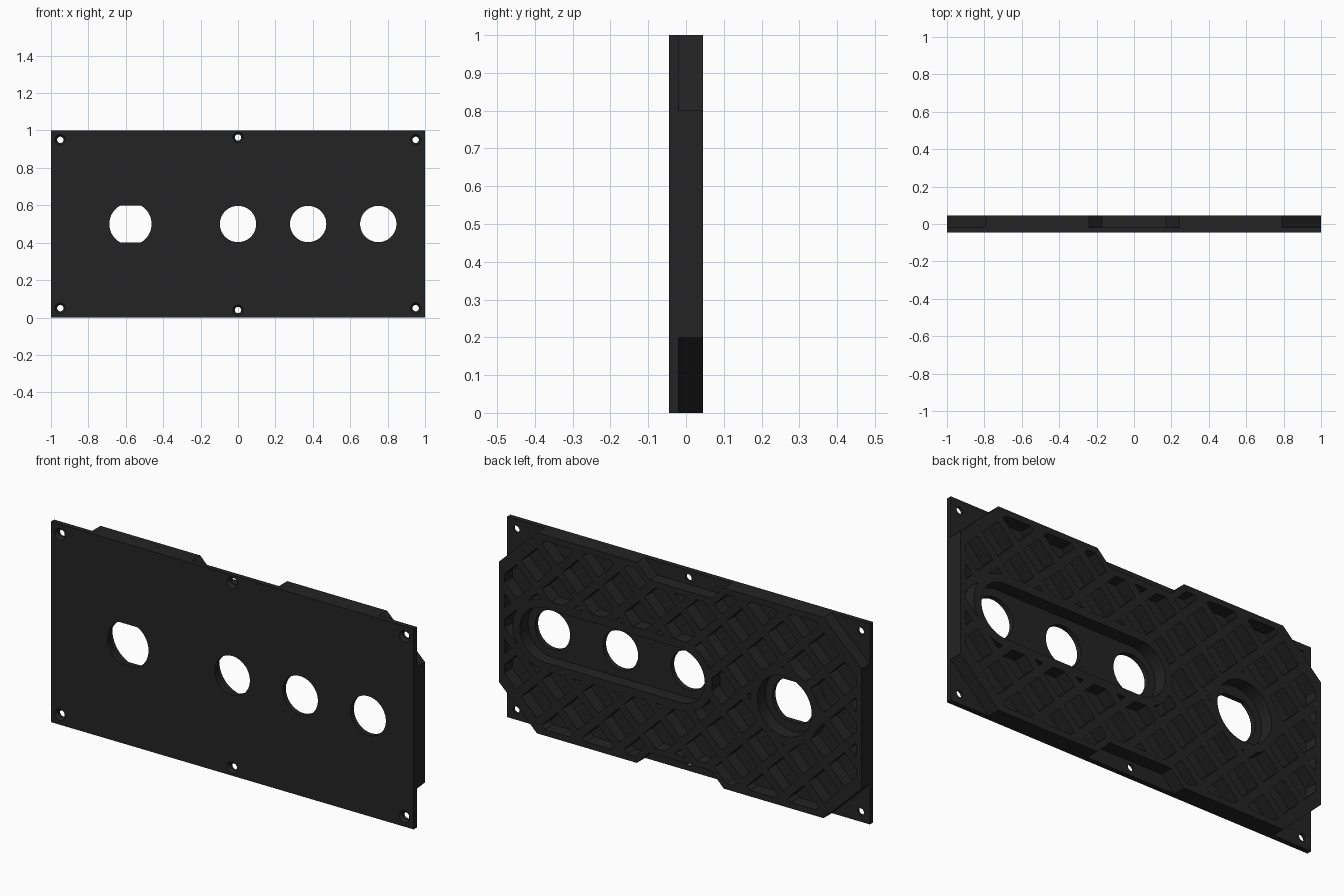
import bpy, bmesh, math

if "Cube" in bpy.data.objects:
    bpy.data.objects.remove(bpy.data.objects["Cube"])

FLOOR = -0.02            # back face of the thin front sheet
BACK, FRONT = 0.045, -0.045


def prisms(name, polys, y0, y1, scale=1.0):
    """Extrude (x, z) outlines from y0 to y1; scale resizes the y1 end about its centre."""
    bm = bmesh.new()
    for pts in polys:
        cx = sum(p[0] for p in pts) / len(pts)
        cz = sum(p[1] for p in pts) / len(pts)
        a = [bm.verts.new((x, y0, z)) for x, z in pts]
        b = [bm.verts.new((cx + (x - cx) * scale, y1, cz + (z - cz) * scale)) for x, z in pts]
        bm.faces.new(a)
        bm.faces.new(b[::-1])
        for i in range(len(pts)):
            j = (i + 1) % len(pts)
            bm.faces.new((a[j], a[i], b[i], b[j]))
    bmesh.ops.recalc_face_normals(bm, faces=bm.faces)
    me = bpy.data.meshes.new(name)
    bm.to_mesh(me)
    bm.free()
    ob = bpy.data.objects.new(name, me)
    bpy.context.collection.objects.link(ob)
    return ob


def boolean(ob, cutter, op='DIFFERENCE'):
    """Apply a boolean, then discard the cutter."""
    mod = ob.modifiers.new("cut", 'BOOLEAN')
    mod.operation, mod.solver, mod.object = op, 'EXACT', cutter
    bpy.context.view_layer.update()
    me = bpy.data.meshes.new_from_object(ob.evaluated_get(bpy.context.evaluated_depsgraph_get()))
    ob.modifiers.clear()
    ob.data = me
    bpy.data.objects.remove(cutter)


def slot(x0, x1, r, n=48):
    """Rounded slot outline at mid height (a circle when x0 == x1)."""
    pts = []
    for cx, start in ((x1, -math.pi / 2), (x0, math.pi / 2)):
        for i in range(n // 2 + (x0 != x1)):
            t = start + 2 * math.pi * i / n
            pts.append((cx + r * math.cos(t), 0.5 + r * math.sin(t)))
    return pts


def circle(x, z, r, n=32):
    return [(x + r * math.cos(2 * math.pi * i / n), z + r * math.sin(2 * math.pi * i / n))
            for i in range(n)]


def outline(t):
    """Thick pad outline inset by t: cut corners, screw notches top and bottom."""
    k = t * math.tan(math.pi / 8)
    q = [(0.17 + k, 0.93 - t), (0.24 + k, 1 - t), (0.79 - k, 1 - t), (1 - t, 0.8 - k)]
    right = q + [(x, 1 - z) for x, z in q[::-1]]
    return right + [(-x, z) for x, z in right[::-1]]


# Main slab
panel = prisms("panel", [[(-1, 0), (1, 0), (1, 1), (-1, 1)]], FRONT, BACK)

# Corner and mid-edge reliefs around the screws
reliefs = []
for flip in (False, True):
    fz = (lambda z: 1 - z) if flip else (lambda z: z)
    for s in (-1, 1):
        reliefs.append([(s * 0.685, fz(1.1)), (s * 1.105, fz(0.7)), (s * 1.105, fz(1.1))])
    reliefs.append([(-0.27, fz(1.03)), (-0.17, fz(0.93)), (0.17, fz(0.93)), (0.27, fz(1.03))])
boolean(panel, prisms("relief_cutter", reliefs, FLOOR, 0.1))

# Diagonal rib lattice: diamond pockets kept inside the rim and off the bosses
PITCH, RIB = 0.16, 0.04
diag = PITCH * math.sqrt(2)
h = (PITCH - RIB) / math.sqrt(2)
cells = []
for i in range(-11, 12):
    for j in range(-11, 12):
        x, z = (i + j) * diag / 2, 0.5 + (i - j) * diag / 2
        if abs(x) < 1.1 and -0.1 < z < 1.1:
            cells.append([(x + h, z), (x, z + h), (x - h, z), (x, z - h)])
pockets = prisms("pocket_cutter", cells, FLOOR, 0.1)
boolean(pockets, prisms("rim_limit", [outline(0.03)], -0.2, 0.2), 'INTERSECT')
boolean(pockets, prisms("boss_keep", [slot(0, 0.75, 0.175), slot(-0.575, -0.575, 0.19)], -0.2, 0.2))
boolean(panel, pockets)

# Recesses behind the openings
boolean(panel, prisms("recess_cutter", [slot(0, 0.75, 0.135), slot(-0.575, -0.575, 0.15)], FLOOR, 0.1))

# Three round openings and one with flattened top and bottom
flat = [(x, min(max(z, 0.4), 0.6)) for x, z in circle(-0.575, 0.5, 0.113, 64)]
flat = [p for i, p in enumerate(flat)
        if not (p[1] in (0.4, 0.6) and flat[i - 1][1] == p[1] == flat[(i + 1) % 64][1])]
boolean(panel, prisms("opening_cutter",
                      [circle(x, 0.5, 0.097, 48) for x in (0, 0.375, 0.75)] + [flat], -0.2, 0.2))

# Screw holes with countersinks on the front
screws = [(x, z) for x in (-0.95, 0.95) for z in (0.05, 0.95)] + [(0, 0.04), (0, 0.963)]
boolean(panel, prisms("screw_cutter", [circle(x, z, 0.017, 24) for x, z in screws], -0.2, 0.2))
boolean(panel, prisms("countersink_cutter", [circle(x, z, 0.031, 24) for x, z in screws],
                      FRONT - 0.003, FRONT + 0.014, 0.5))

# Matte black finish
mat = bpy.data.materials.new("matte_black")
mat.diffuse_color = (0.017, 0.017, 0.017, 1)
mat.use_nodes = True
mat.node_tree.nodes["Principled BSDF"].inputs["Base Color"].default_value = mat.diffuse_color
panel.data.materials.clear()
panel.data.materials.append(mat)
for p in panel.data.polygons:
    p.material_index = 0

bpy.context.view_layer.objects.active = panel
panel.select_set(True)
bpy.ops.object.shade_smooth_by_angle(angle=math.radians(30))
